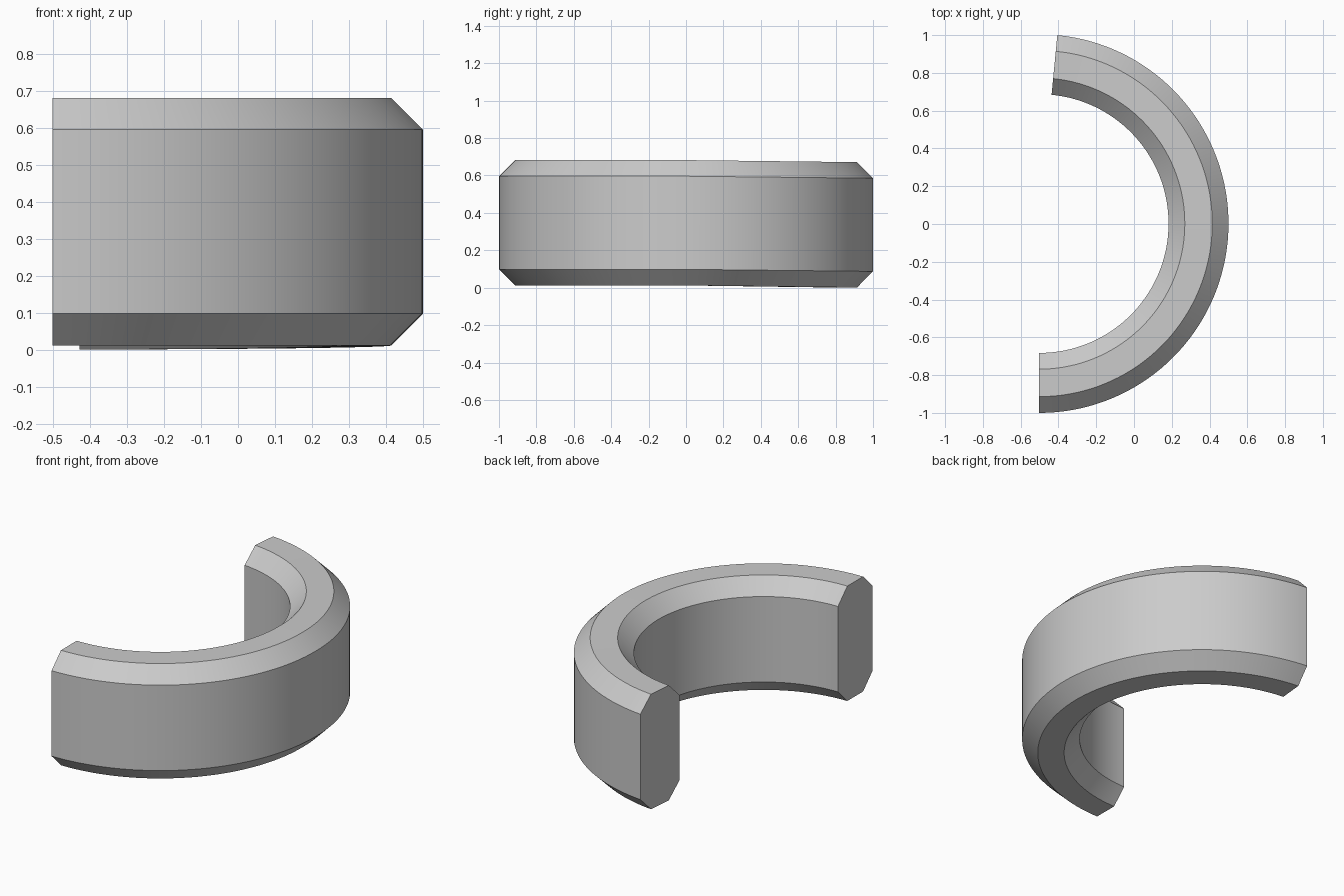
import bpy, bmesh, math

if "Cube" in bpy.data.objects:
    bpy.data.objects.remove(bpy.data.objects["Cube"])

# Chamfered cross-section: (radius, height)
R0, R1, Z0, Z1, C = 0.685, 1.0023, 0.012, 0.682, 0.086
profile = [(R0 + C, Z0), (R1 - C, Z0), (R1, Z0 + C), (R1, Z1 - C),
           (R1 - C, Z1), (R0 + C, Z1), (R0, Z1 - C), (R0, Z0 + C)]
START, END, STEPS = -90.0, 84.5, 70
CX, CY, DROP = -0.502, 0.0023, 0.011

# Sweep the section around the arc; the back half dips slightly
bm = bmesh.new()
rings = []
for i in range(STEPS + 1):
    a = math.radians(START + (END - START) * i / STEPS)
    dip = DROP * max(0.0, math.sin(a))
    rings.append([bm.verts.new((CX + r * math.cos(a), CY + r * math.sin(a), z - dip))
                  for r, z in profile])
n = len(profile)
for a, b in zip(rings, rings[1:]):
    for j in range(n):
        k = (j + 1) % n
        bm.faces.new((a[j], a[k], b[k], b[j]))

# End faces
bm.faces.new(rings[0])
bm.faces.new(rings[-1])
bmesh.ops.recalc_face_normals(bm, faces=bm.faces)

mesh = bpy.data.meshes.new("half_ring")
bm.to_mesh(mesh)
bm.free()
ring = bpy.data.objects.new("half_ring", mesh)
bpy.context.collection.objects.link(ring)
bpy.context.view_layer.objects.active = ring
ring.select_set(True)
bpy.ops.object.shade_smooth_by_angle(angle=math.radians(30))
